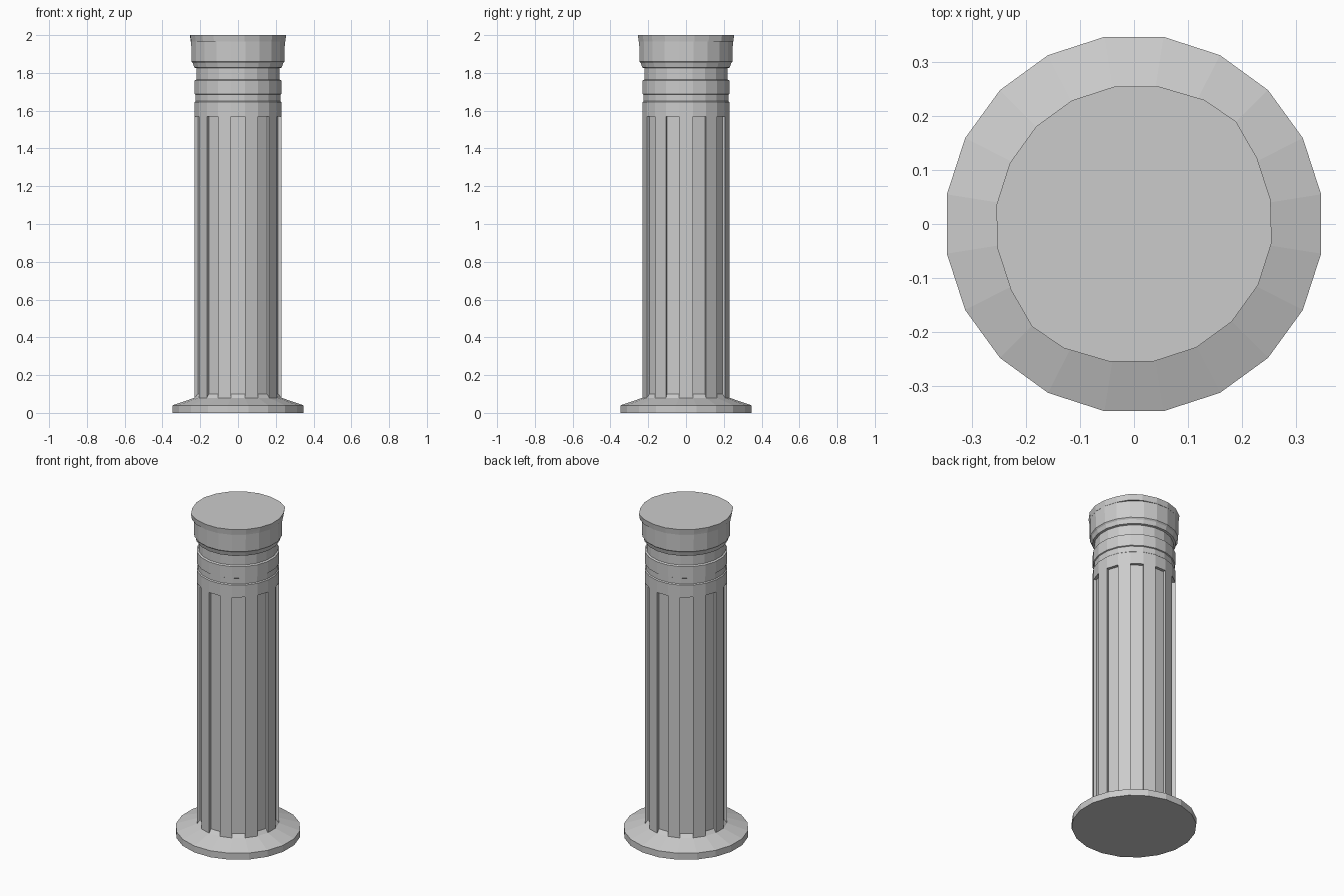
import bpy, bmesh
from math import sin, cos, radians

if "Cube" in bpy.data.objects:
    bpy.data.objects.remove(bpy.data.objects["Cube"])

SIDES = 20


def ring_points(radius, z):
    # flat faces point along the axes
    return [(radius * cos(radians(9 + 18 * i)), radius * sin(radians(9 + 18 * i)), z)
            for i in range(SIDES)]


def loft(bm, rings):
    rows = [[bm.verts.new(p) for p in r] for r in rings]
    bands = []
    for a, b in zip(rows, rows[1:]):
        bands.append([bm.faces.new((a[i], a[(i + 1) % SIDES], b[(i + 1) % SIDES], b[i]))
                      for i in range(SIDES)])
    bm.faces.new(rows[0][::-1])
    bm.faces.new(rows[-1])
    return bands


def finish(bm, name):
    bm.normal_update()
    mesh = bpy.data.meshes.new(name)
    bm.to_mesh(mesh)
    bm.free()
    ob = bpy.data.objects.new(name, mesh)
    bpy.context.collection.objects.link(ob)
    return ob


# Base, shaft and neck mouldings in one turned profile
profile = [(0.351, 0), (0.351, 0.04), (0.233, 0.08), (0.233, 1.57), (0.233, 1.645),
           (0.227, 1.65), (0.227, 1.685), (0.233, 1.688), (0.233, 1.76),
           (0.223, 1.765), (0.223, 1.825), (0.235, 1.828), (0.242, 1.852), (0.249, 1.86)]
bm = bmesh.new()
bands = loft(bm, [ring_points(r, z) for r, z in profile])

# Flutes: every second shaft face is pushed inwards, with a sloped foot
bm.normal_update()
flutes = [bands[2][i] for i in range(SIDES) if i % 2 == 0]
for face in bmesh.ops.extrude_discrete_faces(bm, faces=flutes)["faces"]:
    face.normal_update()
    n = face.normal.copy()
    for v in face.verts:
        v.co -= n * 0.018
        if v.co.z < 0.5:
            v.co.z += 0.02
finish(bm, "fluted_column")

# Capital block
bm = bmesh.new()
loft(bm, [ring_points(0.249, 1.86), ring_points(0.251, 1.965), ring_points(0.254, 1.99)])
finish(bm, "capital")

# Slightly uneven top slab, half an outline repeated by a half turn
half = [(0.253, 0.045), (0.228, 0.122), (0.189, 0.19), (0.13, 0.23), (0.045, 0.255),
        (-0.035, 0.255), (-0.115, 0.229), (-0.181, 0.181), (-0.23, 0.113), (-0.255, 0.035)]
outline = half + [(-x, -y) for x, y in half]
bm = bmesh.new()
loft(bm, [[(x * s, y * s, z) for x, y in outline] for s, z in ((0.98, 1.965), (1, 2.0))])
finish(bm, "top_slab")
